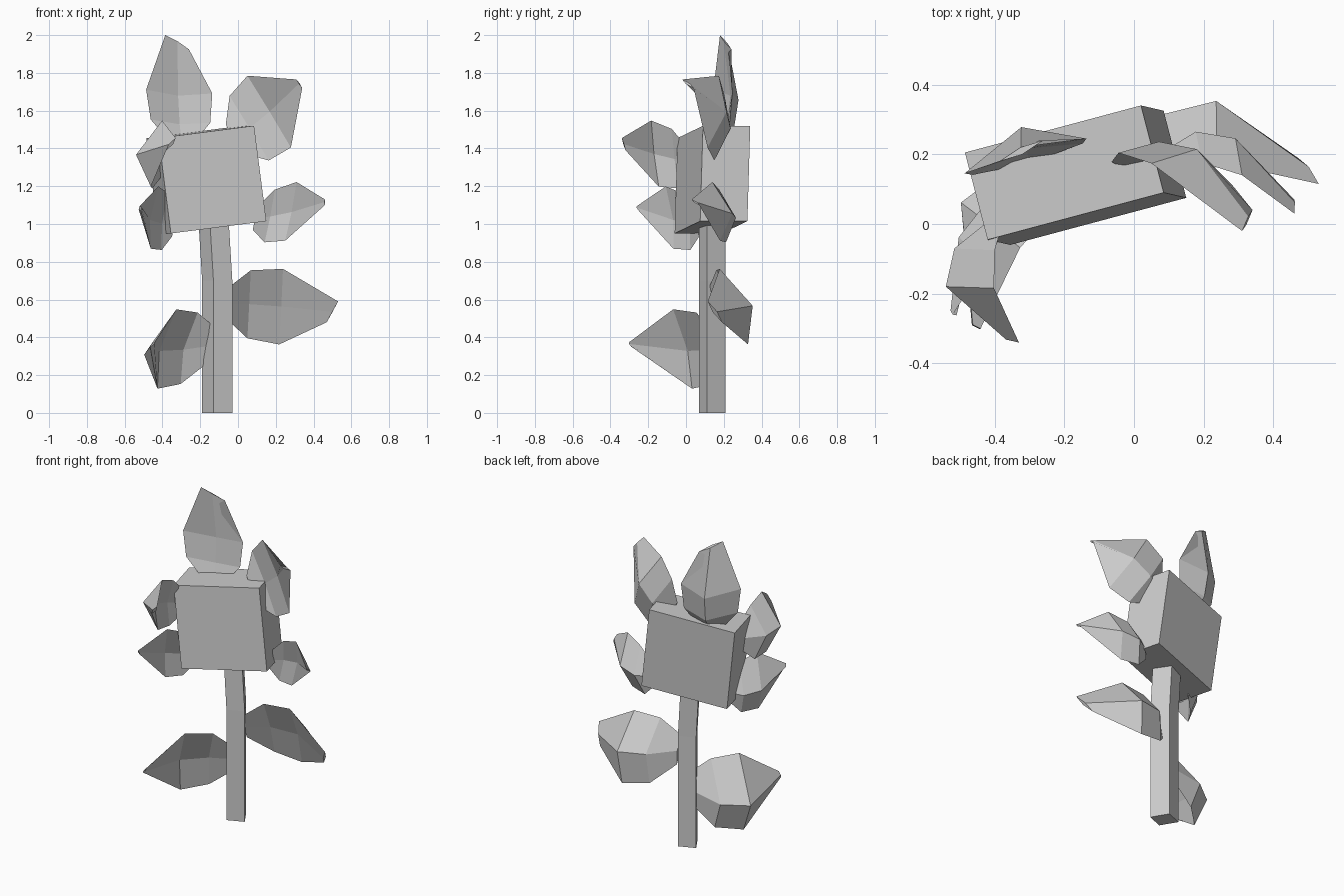
import bpy, bmesh
from mathutils import Vector as V

if "Cube" in bpy.data.objects:
    bpy.data.objects.remove(bpy.data.objects["Cube"])


def loft(name, rings):
    """Bridge equal-sized rings of points into a closed, flat-shaded solid."""
    bm = bmesh.new()
    rows = [[bm.verts.new(p) for p in ring] for ring in rings]
    n = len(rows[0])
    for a, b in zip(rows, rows[1:]):
        for i in range(n):
            j = (i + 1) % n
            bm.faces.new((a[i], a[j], b[j], b[i]))
    bm.faces.new(rows[0][::-1])
    bm.faces.new(rows[-1])
    bmesh.ops.recalc_face_normals(bm, faces=bm.faces)
    mesh = bpy.data.meshes.new(name)
    bm.to_mesh(mesh)
    bm.free()
    ob = bpy.data.objects.new(name, mesh)
    bpy.context.collection.objects.link(ob)
    return ob


# position along the leaf, half-width factor, bulge factor
ROWS = [(0.0, 0.4, 0.1), (0.2, 0.9, 0.8), (0.5, 1.0, 1.0), (1.0, 0.0, 0.0)]


def leaf(name, base, side, mid, tip_a, tip_b, edge_bulge=0.35):
    """Cupped leaf: curved spine through mid, edges pulled towards the open side."""
    base, side, mid, tip_a, tip_b = map(V, (base, side, mid, tip_a, tip_b))
    tip = (tip_a + tip_b) / 2
    bulge = mid - base.lerp(tip, 0.42)
    thick = bulge.normalized() * 0.012
    rings = []
    for t, w, b in ROWS:
        c = base.lerp(tip, t)
        edge = c + bulge * b * edge_bulge
        half = side * w if t < 1 else (tip_a - tip_b) / 2
        rings.append([edge + half, c + bulge * b + thick,
                      edge - half, c + bulge * b * 0.7 - thick])
    return loft(name, rings)


# Stem: four-sided, slightly bent
base = [V((-0.13, 0.07, 0)), V((-0.03, 0.11, 0)), V((-0.09, 0.21, 0)), V((-0.19, 0.17, 0))]
loft("stem", [[p + V(d) for p in base]
              for d in ((0, 0, 0), (0.0, 0.0, 0.7), (-0.02, 0.0, 1.03))])

# Flower head: tilted square block
corner = V((-0.355, -0.06, 0.95))
u, v, w = V((0.505, 0.135, 0.065)), V((-0.065, 0.015, 0.505)), V((-0.065, 0.25, 0.0))
front = [corner, corner + u, corner + u + v, corner + v]
loft("flower_head", [front, [p + w for p in front]])

# Petals around the head
leaf("petal_top", (-0.30, 0.18, 1.44), (0.175, 0.05, -0.01), (-0.32, 0.265, 1.62),
     (-0.26, 0.24, 1.925), (-0.385, 0.18, 2.0), 0.0)
leaf("petal_upper_right", (-0.02, 0.16, 1.45), (-0.115, 0.03, 0.19), (0.15, 0.215, 1.57),
     (0.31, -0.02, 1.765), (0.34, 0.04, 1.72), 0.5)
leaf("petal_lower_right", (0.09, 0.19, 1.03), (0.03, -0.02, 0.155), (0.26, 0.245, 1.05),
     (0.46, 0.03, 1.13), (0.46, 0.07, 1.10))
leaf("petal_lower_left", (-0.34, 0.06, 1.0), (0.02, -0.02, 0.165), (-0.48, -0.02, 1.0),
     (-0.52, -0.26, 1.095), (-0.515, -0.25, 1.07), 0.2)
leaf("petal_upper_left", (-0.38, 0.02, 1.33), (0.03, -0.02, 0.175), (-0.53, -0.15, 1.36),
     (-0.33, -0.34, 1.455), (-0.38, -0.32, 1.39), 0.4)

# Leaves on the stem
leaf("leaf_right", (-0.06, 0.14, 0.58), (0.01, -0.075, 0.2), (0.19, 0.34, 0.57),
     (0.53, 0.115, 0.59), (0.47, 0.19, 0.48), 0.55)
leaf("leaf_left", (-0.12, 0.14, 0.36), (0.05, -0.05, 0.21), (-0.46, 0.09, 0.31),
     (-0.44, -0.3, 0.375), (-0.465, -0.29, 0.35), 0.45)
